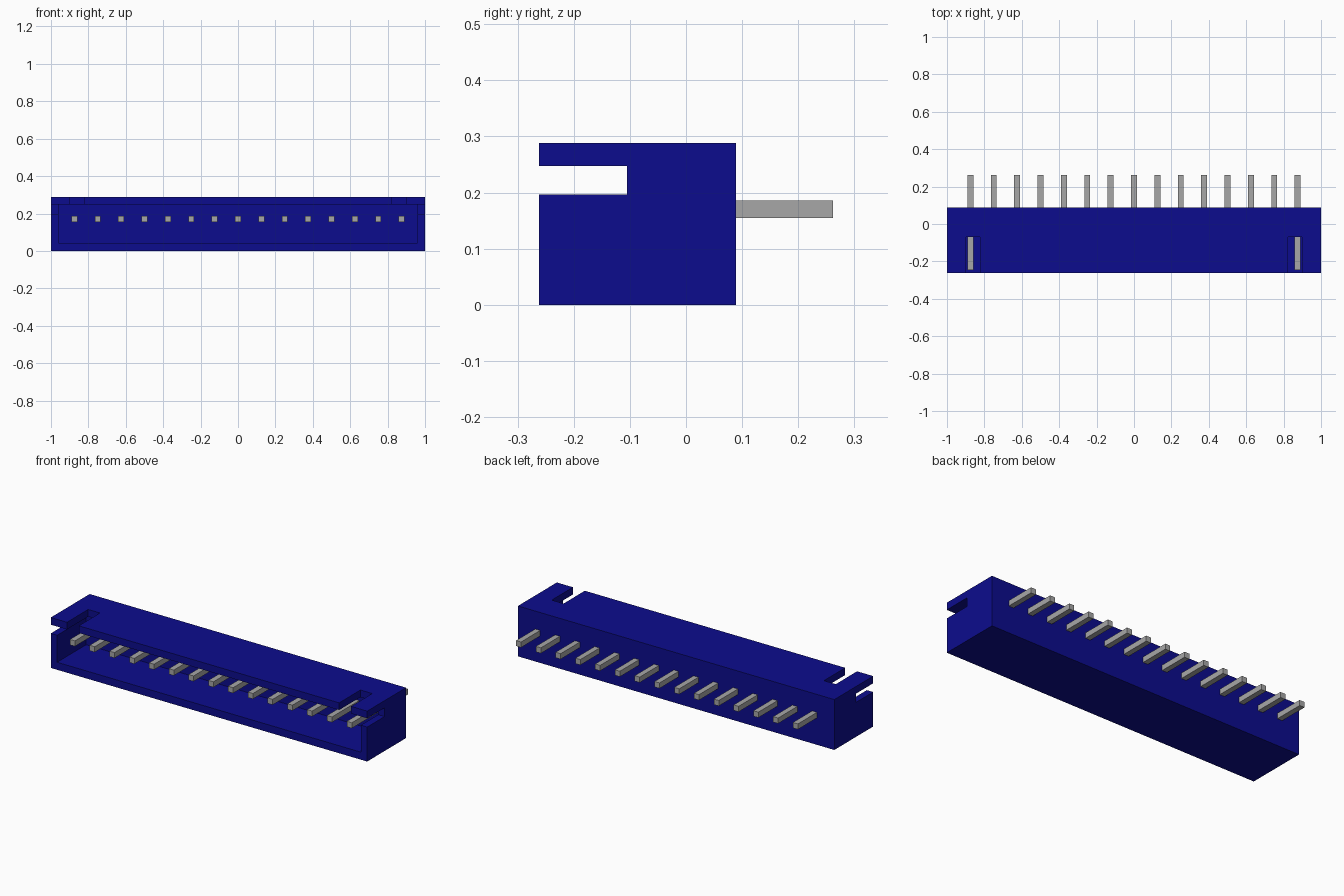
import bpy
import bmesh
from mathutils import Matrix, Vector

if "Cube" in bpy.data.objects:
    bpy.data.objects.remove(bpy.data.objects["Cube"], do_unlink=True)


def material(name, rgb, roughness):
    m = bpy.data.materials.new(name)
    m.use_nodes = True
    m.diffuse_color = (*rgb, 1)
    bsdf = m.node_tree.nodes["Principled BSDF"]
    bsdf.inputs["Base Color"].default_value = (*rgb, 1)
    bsdf.inputs["Roughness"].default_value = roughness
    return m


def box(name, lo, hi, mat):
    """Axis-aligned box between two corners."""
    lo, hi = Vector(lo), Vector(hi)
    bm = bmesh.new()
    bmesh.ops.create_cube(bm, size=1, matrix=Matrix.Translation((lo + hi) / 2)
                          @ Matrix.Diagonal((*(hi - lo), 1)))
    mesh = bpy.data.meshes.new(name)
    bm.to_mesh(mesh)
    bm.free()
    mesh.materials.append(mat)
    obj = bpy.data.objects.new(name, mesh)
    bpy.context.collection.objects.link(obj)
    return obj


def cut(target, lo, hi):
    """Subtract a box from the target and discard the cutter."""
    cutter = box("cutter", lo, hi, target.data.materials[0])
    cutter.hide_render = True
    mod = target.modifiers.new("cut", 'BOOLEAN')
    mod.operation = 'DIFFERENCE'
    mod.solver = 'EXACT'
    mod.object = cutter
    bpy.context.view_layer.objects.active = target
    bpy.ops.object.modifier_apply(modifier=mod.name)
    bpy.data.objects.remove(cutter, do_unlink=True)


blue = material("blue plastic", (0.0037, 0.0037, 0.27), 0.5)
grey = material("grey metal", (0.39, 0.39, 0.39), 0.4)

FRONT, BACK, TOP = -0.262, 0.089, 0.288
OUT = FRONT - 0.1                      # cutters start ahead of the open face
CEILING = 0.247

# Housing: open-fronted shell
housing = box("housing", (-1, FRONT, 0), (1, BACK, TOP), blue)
cut(housing, (-0.96, OUT, 0.043), (0.96, 0.0, CEILING))

# Latch slots through the end walls and the top wall, on both ends
for s in (-1, 1):
    xs = sorted((s * 0.93, s * 1.1))
    cut(housing, (xs[0], OUT, 0.197), (xs[1], -0.105, CEILING))
    xs = sorted((s * 0.823, s * 0.898))
    cut(housing, (xs[0], OUT, 0.22), (xs[1], -0.07, TOP + 0.1))

# Row of square contact pins
PINS, PITCH, HALF, PIN_Z = 15, 0.125, 0.0157, 0.170
for i in range(PINS):
    x = (i - (PINS - 1) / 2) * PITCH
    box(f"pin_{i + 1}", (x - HALF, -0.245, PIN_Z - HALF),
        (x + HALF, 0.262, PIN_Z + HALF), grey)
